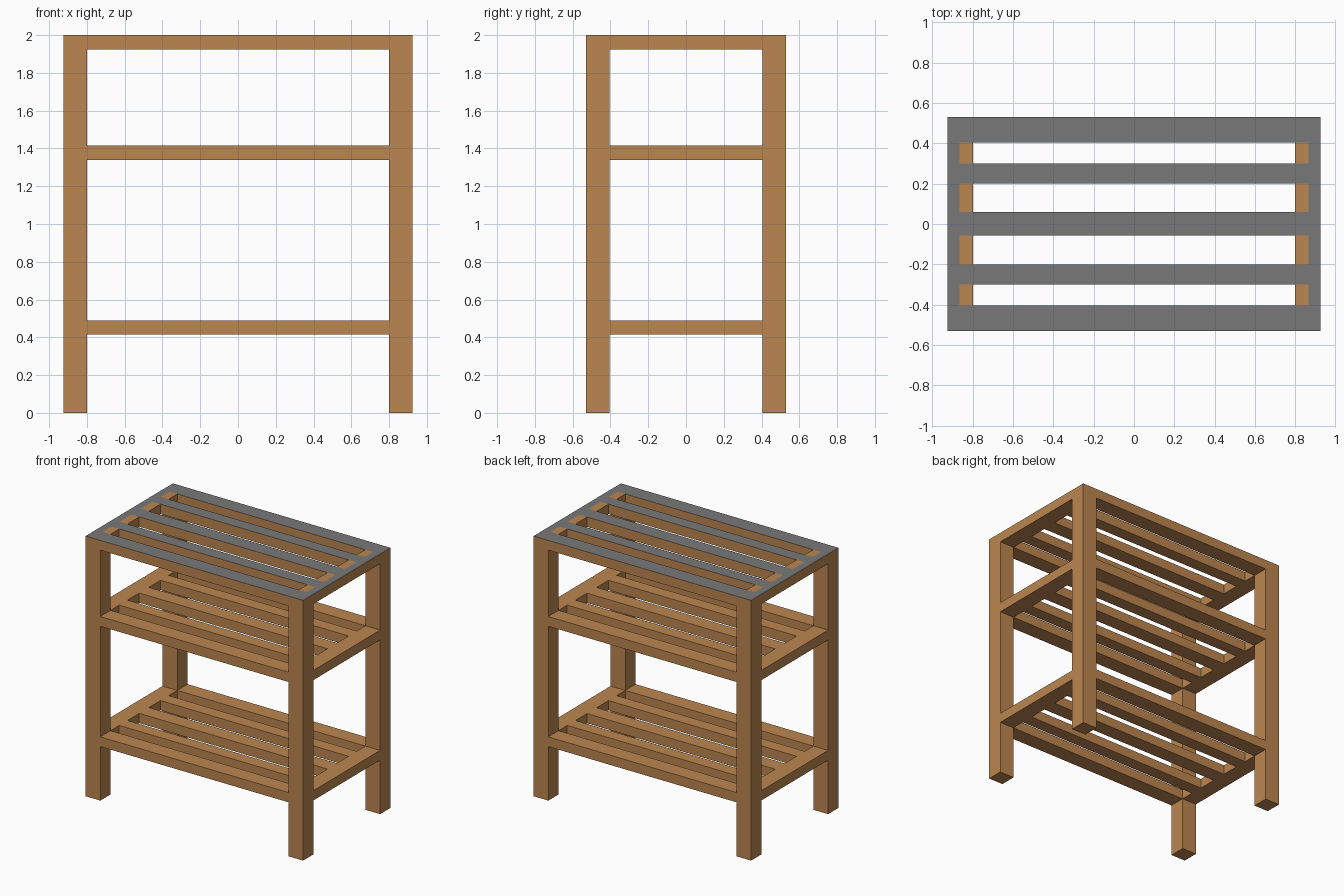
import bpy, bmesh
from mathutils import Vector

if "Cube" in bpy.data.objects:
    bpy.data.objects.remove(bpy.data.objects["Cube"])


def material(name, rgb):
    m = bpy.data.materials.new(name)
    m.diffuse_color = (*rgb, 1)
    m.use_nodes = True
    m.node_tree.nodes["Principled BSDF"].inputs["Base Color"].default_value = m.diffuse_color
    return m


WOOD = material("wood", (0.50, 0.24, 0.08))
GREY = material("grey_top", (0.19, 0.19, 0.19))

X, Y, H = 0.925, 0.53, 2.0      # half width, half depth, height
IX, IY = 0.80, 0.405            # inner faces of the legs
RX = 0.867                      # seam in the side rails
T = 0.075                       # board thickness


def box(name, x, y, z, grey_top=False):
    """Box from (min, max) ranges; the upward face can be grey."""
    bm = bmesh.new()
    bmesh.ops.create_cube(bm, size=1)
    lo, hi = Vector((x[0], y[0], z[0])), Vector((x[1], y[1], z[1]))
    mid, size = (lo + hi) / 2, hi - lo
    for v in bm.verts:
        v.co = Vector(c * s for c, s in zip(v.co, size)) + mid
    bm.normal_update()
    for f in bm.faces:
        f.material_index = int(grey_top and f.normal.z > 0.9)
    me = bpy.data.meshes.new(name)
    me.materials.append(WOOD)
    me.materials.append(GREY)
    bm.to_mesh(me)
    bm.free()
    ob = bpy.data.objects.new(name, me)
    bpy.context.collection.objects.link(ob)
    return ob


def span(side, a, b):
    """Range a..b mirrored to the given side."""
    return (a, b) if side > 0 else (-b, -a)


# Legs
for sx, xn in ((-1, "left"), (1, "right")):
    for sy, yn in ((-1, "front"), (1, "back")):
        box(f"{yn}_{xn}_leg", span(sx, IX, X), span(sy, IY, Y), (0, H), True)

# Slatted shelves between the legs
for shelf, z0 in (("lower", 0.415), ("middle", 1.34), ("top", H - T)):
    z, top = (z0, z0 + T), shelf == "top"
    # Front and back rails
    for sy, yn in ((-1, "front"), (1, "back")):
        box(f"{shelf}_{yn}_rail", (-IX, IX), span(sy, IY, Y), z, top)
    # Side rails: outer strip, and inner blocks alternating with the slats
    slats = [(-0.30, -0.20), (-0.057, 0.06), (0.20, 0.30)]
    edges = [-IY] + [v for s in slats for v in s] + [IY]
    gaps = list(zip(edges[0::2], edges[1::2]))
    for sx, xn in ((-1, "left"), (1, "right")):
        box(f"{shelf}_{xn}_rail", span(sx, RX, X), (-IY, IY), z, top)
        for i, g in enumerate(gaps):
            box(f"{shelf}_{xn}_spacer_{i + 1}", span(sx, IX, RX), g, z)
    # Slats
    for i, s in enumerate(slats):
        box(f"{shelf}_slat_{i + 1}", (-RX, RX), s, z, top)
